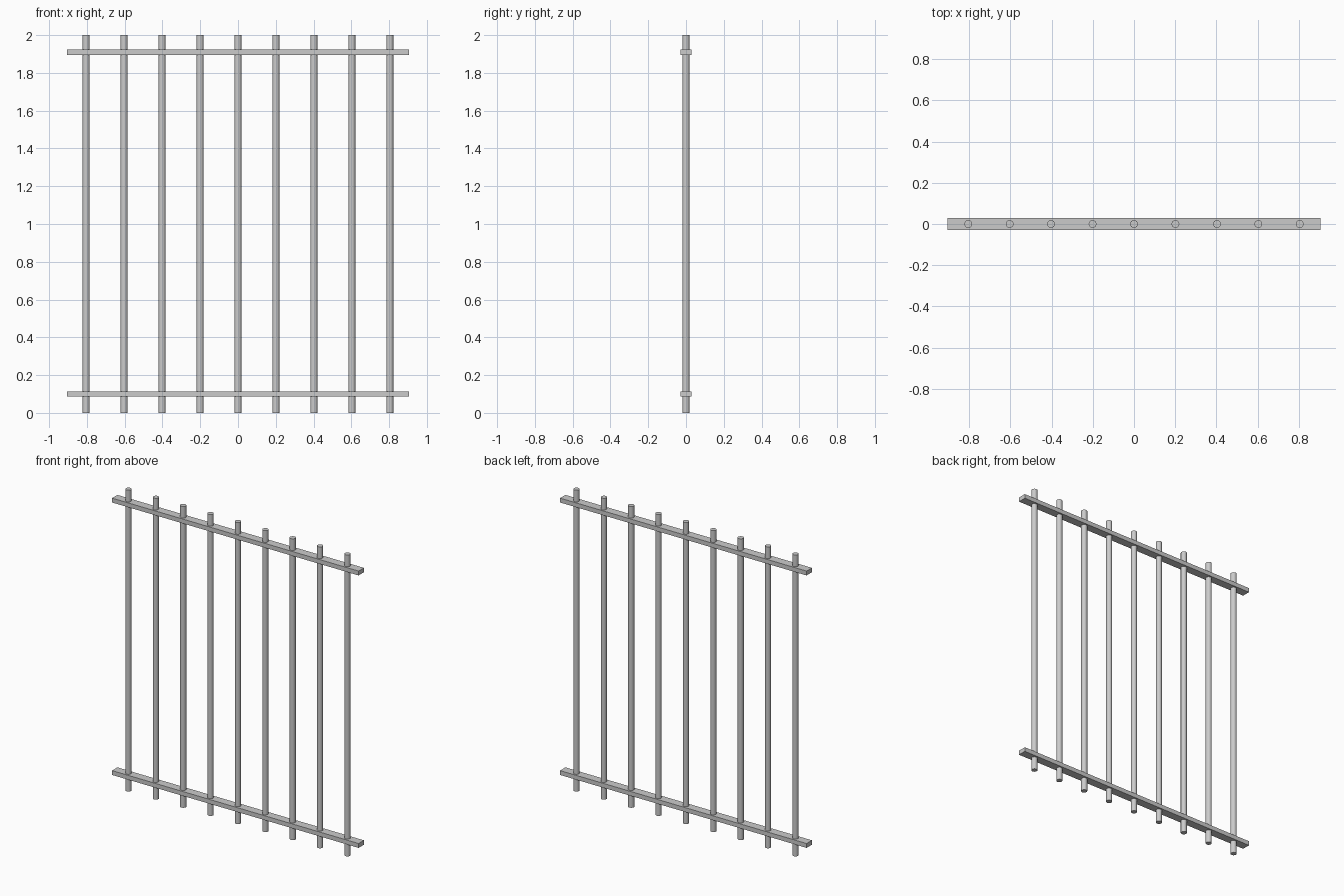
import bpy
import math

if "Cube" in bpy.data.objects:
    bpy.data.objects.remove(bpy.data.objects["Cube"])

BAR_COUNT = 9
BAR_STEP = 0.201
BAR_RADIUS = 0.019


def shade(obj):
    bpy.ops.object.select_all(action='DESELECT')
    obj.select_set(True)
    bpy.context.view_layer.objects.active = obj
    bpy.ops.object.shade_smooth_by_angle(angle=math.radians(40))


def add_bar(index):
    x = (index - (BAR_COUNT - 1) / 2) * BAR_STEP
    bpy.ops.mesh.primitive_cylinder_add(
        vertices=16, radius=BAR_RADIUS, depth=2.0, location=(x, 0, 1.0))
    bar = bpy.context.object
    bar.name = f"vertical_bar_{index + 1}"
    shade(bar)


def add_rail(name, z):
    bpy.ops.mesh.primitive_cube_add(size=1, location=(0, 0, z))
    rail = bpy.context.object
    rail.name = name
    rail.scale = (1.81, 0.056, 0.029)
    bpy.ops.object.transform_apply(location=False, rotation=False, scale=True)


# Upright round bars
for i in range(BAR_COUNT):
    add_bar(i)

# Flat cross rails the bars pass through
add_rail("lower_rail", 0.10)
add_rail("upper_rail", 1.908)
